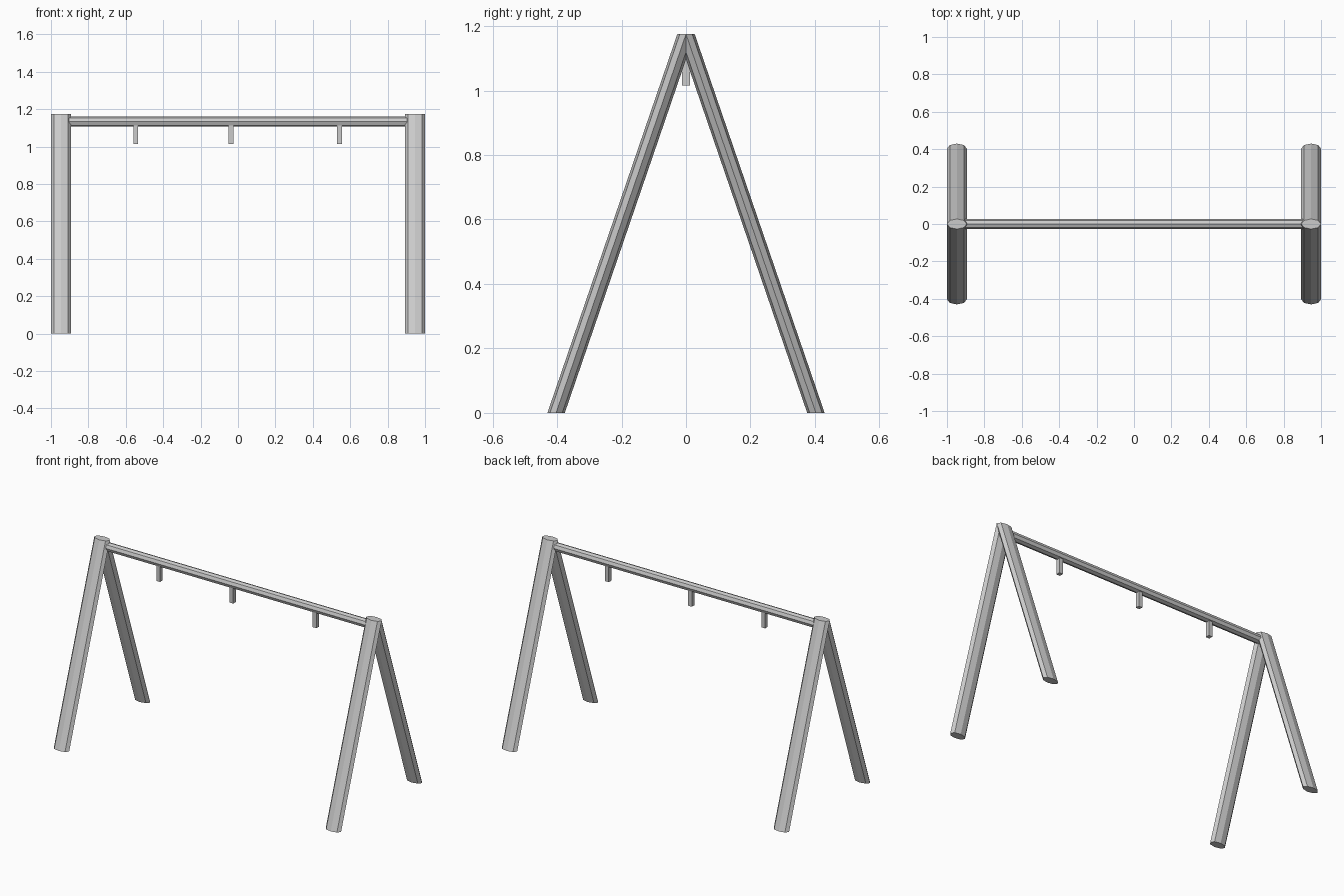
import bpy
import bmesh
from math import cos, sin, pi
from mathutils import Vector

if "Cube" in bpy.data.objects:
    bpy.data.objects.remove(bpy.data.objects["Cube"])


def prism(name, start, end, u, v, ru, rv, sides=8, phase=0.0):
    """Flat-faced prism between two centres; u, v are the section axes."""
    bm = bmesh.new()
    rings = []
    for c in (Vector(start), Vector(end)):
        rings.append([bm.verts.new(c + Vector(u) * ru * cos(2 * pi * i / sides + phase)
                                   + Vector(v) * rv * sin(2 * pi * i / sides + phase))
                      for i in range(sides)])
    low, top = rings
    for i in range(sides):
        j = (i + 1) % sides
        bm.faces.new((low[i], low[j], top[j], top[i]))
    bm.faces.new(low[::-1])
    bm.faces.new(top)
    bmesh.ops.recalc_face_normals(bm, faces=bm.faces)
    mesh = bpy.data.meshes.new(name)
    bm.to_mesh(mesh)
    bm.free()
    obj = bpy.data.objects.new(name, mesh)
    bpy.context.collection.objects.link(obj)
    return obj


X, Y, Z = (1, 0, 0), (0, 1, 0), (0, 0, 1)
TOP = 1.175

# Four slanted legs with level-cut ends, meeting in pairs at the top
for side, sx in (("left", -1), ("right", 1)):
    for end, sy in (("front", -1), ("back", 1)):
        prism(f"{end}_{side}_leg", (sx * 0.947, sy * 0.403, 0), (sx * 0.947, 0, TOP),
              X, Y, 0.053, 0.027)

# Octagonal crossbar
prism("crossbar", (-0.92, 0, 1.133), (0.92, 0, 1.133), Y, Z, 0.027, 0.027)

# Square hanger stubs below the crossbar
r = 0.013 * 2 ** 0.5
for i, x in enumerate((-0.547, -0.037, 0.542)):
    prism(f"hanger_{i + 1}", (x, 0, 1.015), (x, 0, 1.125), X, Y, r, r, 4, pi / 4)
